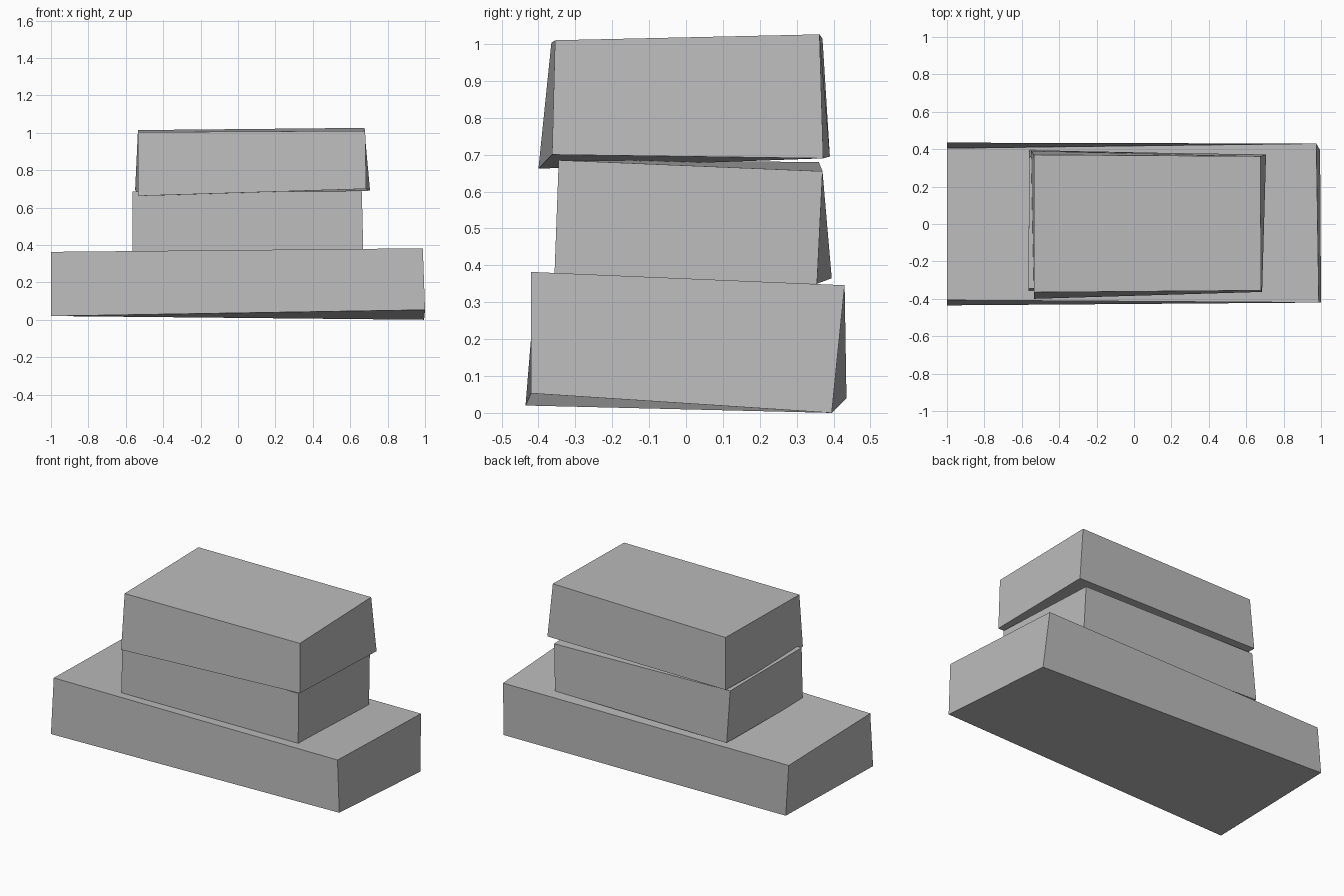
import bpy
import bmesh

default_cube = bpy.data.objects.get("Cube")
if default_cube:
    bpy.data.objects.remove(default_cube, do_unlink=True)

# Single plain stone colour
stone = bpy.data.materials.new("stone grey")
stone.use_nodes = True
stone_colour = (0.5, 0.5, 0.5, 1.0)
stone.diffuse_color = stone_colour
stone.node_tree.nodes["Principled BSDF"].inputs["Base Color"].default_value = stone_colour


def slab(name, low_x_end, high_x_end):
    """Loft a crooked block between two four-cornered ends.
    Corner order: front bottom, back bottom, back top, front top."""
    bm = bmesh.new()
    start = [bm.verts.new(corner) for corner in low_x_end]
    finish = [bm.verts.new(corner) for corner in high_x_end]
    bm.faces.new(start)
    bm.faces.new(finish)
    for i in range(len(start)):
        j = (i + 1) % len(start)
        bm.faces.new((start[i], start[j], finish[j], finish[i]))
    bmesh.ops.recalc_face_normals(bm, faces=bm.faces)

    mesh = bpy.data.meshes.new(name)
    bm.to_mesh(mesh)
    bm.free()
    mesh.materials.append(stone)
    block = bpy.data.objects.new(name, mesh)
    bpy.context.collection.objects.link(block)

    # Soften only the shallow folds and keep the block edges sharp
    bpy.ops.object.select_all(action="DESELECT")
    block.select_set(True)
    bpy.context.view_layer.objects.active = block
    bpy.ops.object.shade_smooth_by_angle()
    return block


# Wide slab at the bottom of the stack
slab("base_slab",
     [(-1, -.435, .02), (-1, .435, .04), (-1, .405, .345), (-1, -.407, .363)],
     [(1, -.42, .053), (.995, .395, 0), (.975, .43, .346), (.988, -.42, .382)])

# Smaller block resting on the base
slab("middle_block",
     [(-.565, -.355, .36), (-.56, .395, .365), (-.56, .36, .68), (-.565, -.345, .685)],
     [(.67, -.357, .36), (.665, .355, .35), (.66, .37, .655), (.662, -.345, .685)])

# Tilted block on top
slab("top_block",
     [(-.535, -.4, .662), (-.55, .39, .695), (-.535, .37, 1.014), (-.535, -.365, 1.003)],
     [(.685, -.363, .7), (.706, .372, .69), (.675, .362, 1.026), (.68, -.355, 1.01)])
